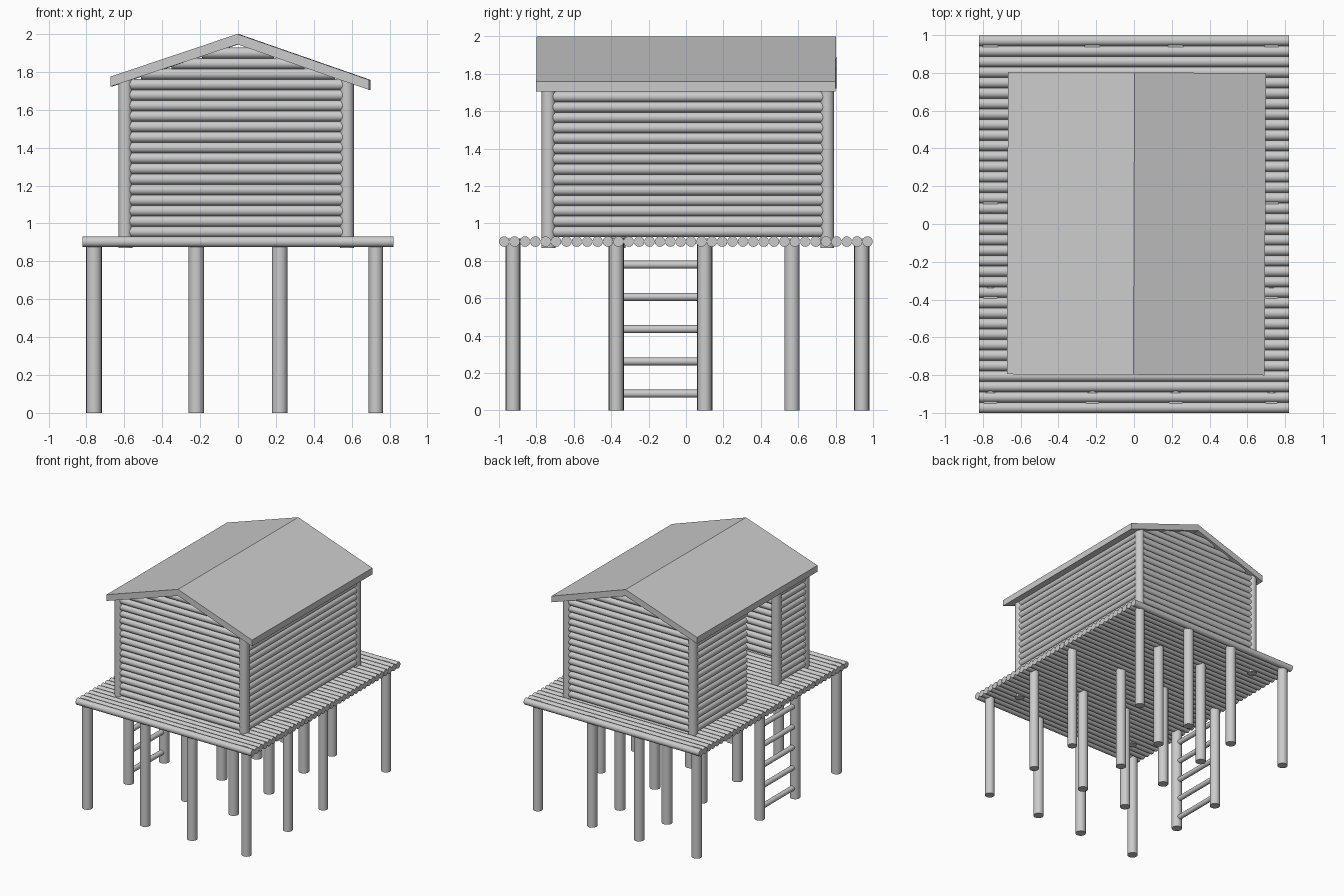
import bpy, bmesh, math
from mathutils import Vector, Matrix

if "Cube" in bpy.data.objects:
    bpy.data.objects.remove(bpy.data.objects["Cube"])


def logs(name, pieces, sides=20):
    """One object made of round logs; each piece is (start, end, radius)."""
    bm = bmesh.new()
    for a, b, r in pieces:
        a, b = Vector(a), Vector(b)
        d = b - a
        rot = d.to_track_quat('Z', 'Y').to_matrix().to_4x4()
        bmesh.ops.create_cone(bm, cap_ends=True, segments=sides, radius1=r, radius2=r,
                              depth=d.length, matrix=Matrix.Translation((a + b) / 2) @ rot)
    me = bpy.data.meshes.new(name)
    bm.to_mesh(me)
    bm.free()
    ob = bpy.data.objects.new(name, me)
    bpy.context.collection.objects.link(ob)
    bpy.ops.object.select_all(action='DESELECT')
    ob.select_set(True)
    bpy.context.view_layer.objects.active = ob
    bpy.ops.object.shade_smooth_by_angle(angle=math.radians(40))
    return ob


LOG_R, STEP = 0.0285, 0.0555

# Deck of logs laid across x
logs("deck", [((-0.82, -0.972 + i * STEP, 0.903), (0.82, -0.972 + i * STEP, 0.903), 0.028)
              for i in range(36)])

# Stilts: four columns, the outer ones skip the fourth row
stilts = []
for x, r in ((-0.76, 0.041), (-0.22, 0.041), (0.22, 0.041), (0.728, 0.038)):
    for y in (-0.925, -0.373, 0.10, 0.567, 0.94):
        if abs(x) > 0.5 and y == 0.567:
            continue
        stilts.append(((x, y, 0), (x, y, 0.92), r))
logs("stilts", stilts)

# Ladder rungs between two stilts on the left side
logs("ladder_rungs", [((-0.76, -0.373, z), (-0.76, 0.10, z), 0.021)
                      for z in (0.09, 0.262, 0.435, 0.607, 0.78)])

# Cabin corner posts and door post
XL, XR, YF, YB, DOOR = -0.595, 0.575, -0.735, 0.755, -0.36
corners = [(x, y) for x in (XL, XR) for y in (YF, YB)]
logs("cabin_posts", [((x, y, 0.87), (x, y, 1.77), 0.037) for x, y in corners + [(XL, DOOR)]])

# Log walls, with the doorway left open in the left wall
levels = [0.956 + i * STEP for i in range(15)]
for name, y in (("front_wall", YF), ("back_wall", YB)):
    wall = [((XL + 0.02, y, z), (XR - 0.02, y, z), LOG_R) for z in levels]
    for i in range(15, 18):
        z = 0.956 + i * STEP
        half = (1.965 - z) / 0.345
        wall.append(((-half, y, z), (half, y, z), LOG_R))
    logs(name, wall)
logs("right_wall", [((XR, YF + 0.02, z), (XR, YB - 0.02, z), LOG_R) for z in levels])
logs("left_wall", [((XL, a, z), (XL, b, z), LOG_R) for z in levels
                   for a, b in ((YF + 0.02, DOOR), (0.07, YB - 0.02))])

# Gabled roof: chevron profile extruded along y
profile = [(-0.67, 1.775), (0, 2.0), (0.695, 1.758), (0.695, 1.705), (0, 1.945), (-0.67, 1.722)]
bm = bmesh.new()
front = [bm.verts.new((x, -0.798, z)) for x, z in profile]
back = [bm.verts.new((x, 0.802, z)) for x, z in profile]
for i in range(6):
    j = (i + 1) % 6
    bm.faces.new((front[i], front[j], back[j], back[i]))
for ring in (front, back):
    bm.faces.new((ring[0], ring[1], ring[4], ring[5]))
    bm.faces.new((ring[1], ring[2], ring[3], ring[4]))
bmesh.ops.recalc_face_normals(bm, faces=bm.faces)
me = bpy.data.meshes.new("roof")
bm.to_mesh(me)
bm.free()
roof = bpy.data.objects.new("roof", me)
roof.rotation_euler.z = -0.004
bpy.context.collection.objects.link(roof)
